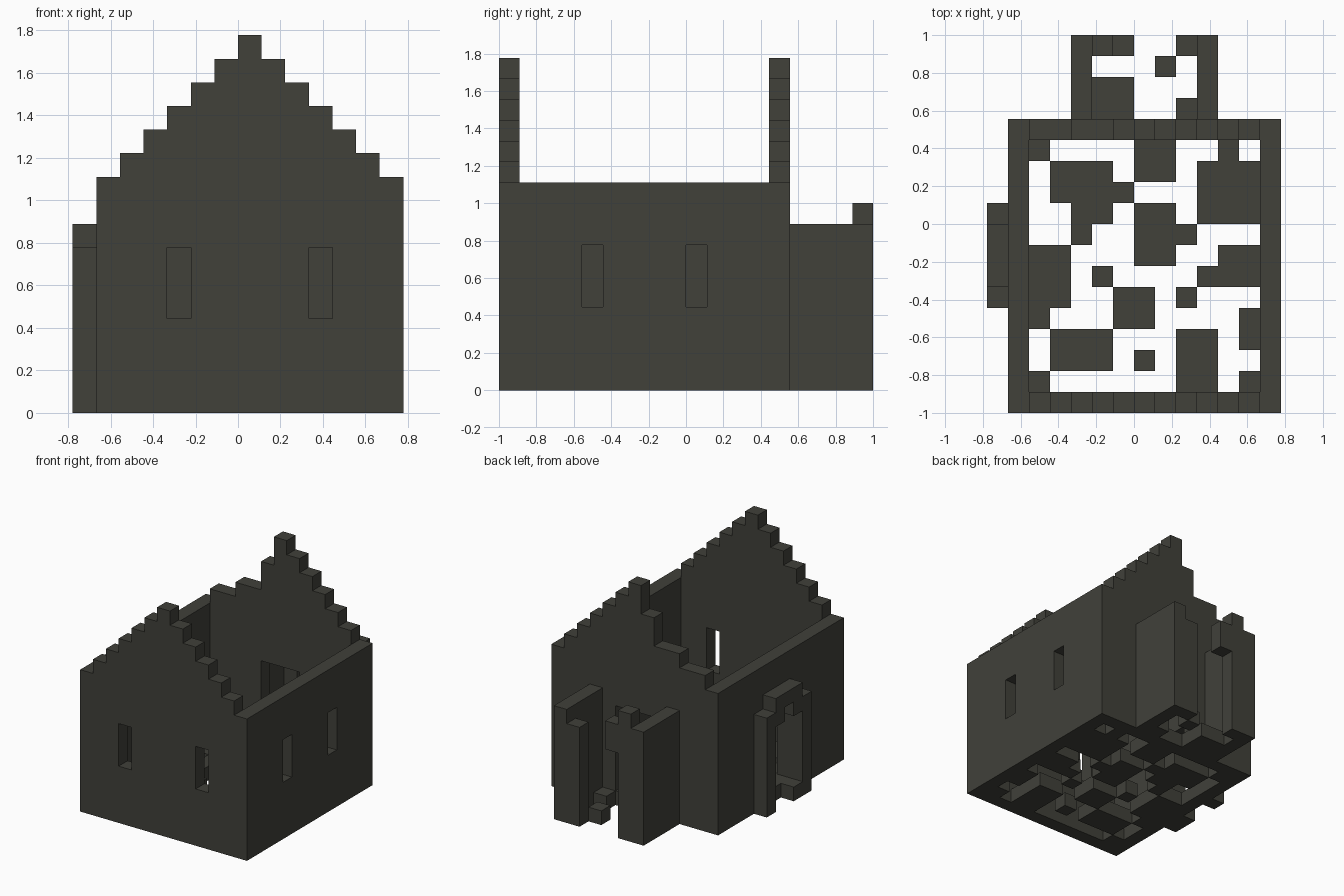
import bpy
import bmesh
from mathutils import Vector
from itertools import product

cube = bpy.data.objects.get("Cube")
if cube:
    bpy.data.objects.remove(cube, do_unlink=True)

U = 1 / 9  # edge length of one building block

stone = bpy.data.materials.new("dark_stone")
stone.use_nodes = True
COLOUR = (0.052, 0.052, 0.042, 1)
stone.diffuse_color = COLOUR
stone.node_tree.nodes["Principled BSDF"].inputs["Base Color"].default_value = COLOUR


def box(x, y, z):
    """Blocks filling three (start, end) ranges."""
    return set(product(range(*x), range(*y), range(*z)))


def tiles(rows, left, back):
    """Ground-level blocks from a plan drawn back to front."""
    return {(left + i, back - j, 0)
            for j, row in enumerate(rows) for i, c in enumerate(row) if c == "#"}


parts = {}
HOUSE_X, HOUSE_Y = (-6, 7), (-9, 5)

# Front wall: stepped gable with two slit windows
front = box(HOUSE_X, (-9, -8), (0, 10))
for k in range(6):
    front |= box((k - 5, 6 - k), (-9, -8), (10 + k, 11 + k))
for x in (-3, 3):
    front -= box((x, x + 1), (-9, -8), (4, 7))
parts["front_gable_wall"] = front

# Back wall: gable crumbled on one side, doorway into the annex
back = box(HOUSE_X, (4, 5), (0, 10))
for k in range(6):
    back |= box((0, 6 - k), (4, 5), (10 + k, 11 + k))
for start, end, top in ((-1, 0, 14), (-3, -1, 12), (-5, -3, 11)):
    back |= box((start, end), (4, 5), (10, top))
back -= box((-1, 2), (4, 5), (1, 7))
parts["back_gable_wall"] = back

# Long side walls: slit windows on one, an arched doorway in the other
window_wall = box((6, 7), (-8, 4), (0, 10))
for y in (-5, 0):
    window_wall -= box((6, 7), (y, y + 1), (4, 7))
parts["window_side_wall"] = window_wall
parts["door_side_wall"] = (box((-6, -5), (-8, 4), (0, 10))
                           - box((-6, -5), (-3, 0), (1, 6)))

# Doorway surround
porch = box((-7, -6), (-4, 1), (0, 7)) | box((-7, -6), (-3, 0), (7, 8))
porch -= box((-7, -6), (-3, 0), (0, 6)) | box((-7, -6), (-2, -1), (6, 7))
porch |= box((-7, -6), (-3, -2), (0, 1))
parts["door_surround"] = porch

# Ruined annex behind the house
parts["annex_walls"] = (box((-3, -2), (5, 9), (0, 8))
                        | box((3, 4), (5, 9), (0, 8))
                        | box((-2, -1), (8, 9), (0, 9))
                        | box((-1, 0), (8, 9), (6, 8))
                        | box((2, 3), (8, 9), (0, 7)))
parts["annex_floor"] = tiles(["...#.",
                              "##...",
                              "##..#"], -2, 7)

# Broken floor inside the house
parts["house_floor"] = tiles(["#....##..#.",
                              ".###.##.###",
                              ".####...###",
                              "..##.##.###",
                              "..#..###...",
                              "##...##..##",
                              "##.#....###",
                              "##..##.#...",
                              "#...##....#",
                              ".###...##.#",
                              ".###.#.##..",
                              "#......##.#"], -5, 3)

solid = set().union(*parts.values())


def build(name, cells):
    """Mesh the faces of a part that are not buried against other blocks."""
    bm = bmesh.new()
    for cell in cells:
        centre = Vector(cell) + Vector((0.5, 0.5, 0.5))
        for axis, sign in product(range(3), (-1, 1)):
            n = Vector((0, 0, 0))
            n[axis] = sign
            if tuple(int(c) for c in Vector(cell) + n) in solid:
                continue
            a = Vector((0, 0, 0))
            a[(axis + 1) % 3] = 0.5
            b = n.cross(a)
            corners = (a + b, b - a, -a - b, a - b)
            bm.faces.new([bm.verts.new((centre + n / 2 + c) * U) for c in corners])
    bmesh.ops.remove_doubles(bm, verts=bm.verts, dist=U / 100)
    mesh = bpy.data.meshes.new(name)
    bm.to_mesh(mesh)
    bm.free()
    mesh.materials.append(stone)
    bpy.context.collection.objects.link(bpy.data.objects.new(name, mesh))


for part_name, part_cells in parts.items():
    build(part_name, part_cells)
